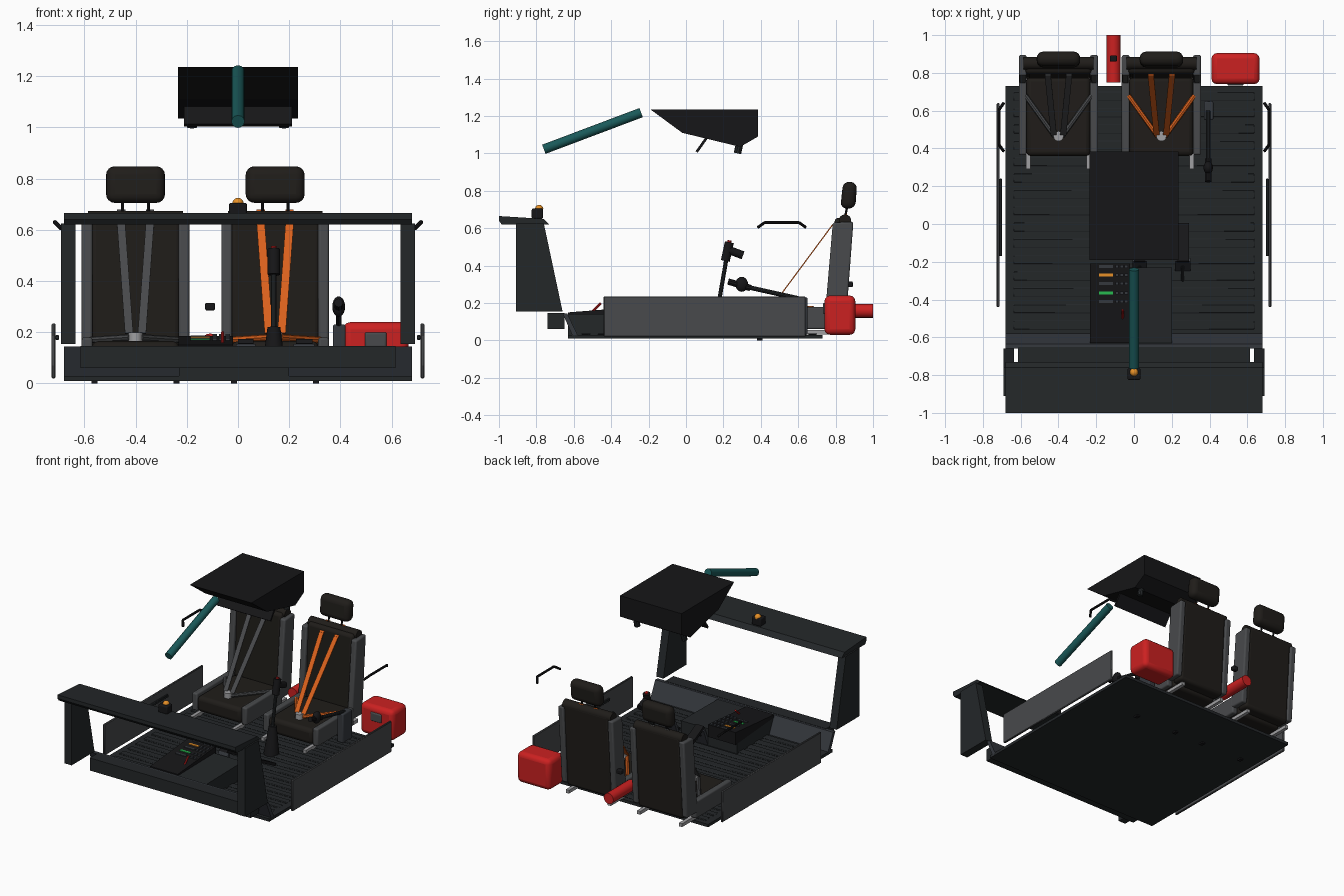
import bpy, bmesh
from mathutils import Vector, Matrix


def mat(name, r, g, b):
    m = bpy.data.materials.new(name)
    m.diffuse_color = (r, g, b, 1)
    return m


DARK = mat("dark_plastic", 0.017, 0.02, 0.022)
BLACK = mat("black_rubber", 0.008, 0.008, 0.009)
FABRIC = mat("seat_fabric", 0.014, 0.012, 0.01)
GREY = mat("grey_panel", 0.065, 0.068, 0.072)
SLATE = mat("slate_metal", 0.035, 0.04, 0.048)
METAL = mat("bright_metal", 0.35, 0.35, 0.36)
RED = mat("red_paint", 0.6, 0.015, 0.015)
ORANGE = mat("orange_belt", 0.7, 0.12, 0.012)
AMBER = mat("amber_lamp", 0.8, 0.28, 0.02)
GREEN = mat("green_light", 0.02, 0.5, 0.08)
TEAL = mat("teal_tube", 0.01, 0.1, 0.1)


def finish(name, bm, m, bevel=0, seg=3, smooth=False):
    bmesh.ops.recalc_face_normals(bm, faces=bm.faces)
    me = bpy.data.meshes.new(name)
    bm.to_mesh(me)
    bm.free()
    me.materials.append(m)
    ob = bpy.data.objects.new(name, me)
    bpy.context.collection.objects.link(ob)
    if bevel:
        mod = ob.modifiers.new("bevel", "BEVEL")
        mod.width, mod.segments = bevel, seg
    if smooth or bevel:
        bpy.ops.object.select_all(action='DESELECT')
        ob.select_set(True)
        bpy.context.view_layer.objects.active = ob
        bpy.ops.object.shade_smooth_by_angle(angle=0.6)
    return ob


def box(name, x0, x1, y0, y1, z0, z1, m, bevel=0, seg=3):
    bm = bmesh.new()
    bmesh.ops.create_cube(bm, size=1)
    for v in bm.verts:
        v.co = ((x0 if v.co.x < 0 else x1), (y0 if v.co.y < 0 else y1), (z0 if v.co.z < 0 else z1))
    return finish(name, bm, m, bevel, seg)


def prism(name, profile, x0, x1, m, bevel=0, seg=3):
    """Extrude a (y, z) profile along x."""
    bm = bmesh.new()
    f = bm.faces.new([bm.verts.new((x0, y, z)) for y, z in profile])
    ext = bmesh.ops.extrude_face_region(bm, geom=[f])["geom"]
    bmesh.ops.translate(bm, vec=(x1 - x0, 0, 0), verts=[g for g in ext if isinstance(g, bmesh.types.BMVert)])
    return finish(name, bm, m, bevel, seg)


def rod(name, p, q, r, m, n=12, r2=None):
    p, q = Vector(p), Vector(q)
    d = q - p
    bm = bmesh.new()
    bmesh.ops.create_cone(bm, cap_ends=True, segments=n, radius1=r, radius2=r if r2 is None else r2, depth=d.length,
                          matrix=Matrix.Translation((p + q) / 2) @ d.to_track_quat('Z', 'Y').to_matrix().to_4x4())
    return finish(name, bm, m, smooth=True)


def strap(name, p, q, width, thick, m):
    """Flat belt from p to q, width measured along x."""
    p, q = Vector(p), Vector(q)
    n = (q - p).cross(Vector((1, 0, 0))).normalized() * thick / 2
    w = Vector((width / 2, 0, 0))
    bm = bmesh.new()
    a, b = [[bm.verts.new(c + v) for v in (-w - n, w - n, w + n, -w + n)] for c in (p, q)]
    bm.faces.new(a)
    bm.faces.new(b)
    for i in range(4):
        bm.faces.new((a[i], a[i - 1], b[i - 1], b[i]))
    return finish(name, bm, m)


def ball(name, c, s, m):
    bm = bmesh.new()
    bmesh.ops.create_uvsphere(bm, u_segments=16, v_segments=10, radius=1,
                              matrix=Matrix.Translation(c) @ Matrix.Diagonal((*s, 1)))
    return finish(name, bm, m, smooth=True)


# floor with ribs, toe board and front beam
box("floor", -0.68, 0.68, -0.63, 0.73, 0.01, 0.03, DARK)
for i in range(15):
    y = -0.56 + i * 0.0865
    box("floor_rib", -0.64, 0.64, y, y + 0.05, 0.03, 0.038, DARK, 0.004, 1)
prism("toe_board", [(-0.66, 0.145), (-0.60, 0.01), (-0.58, 0.03), (-0.635, 0.145)], -0.68, 0.68, SLATE)
box("front_beam", -0.615, 0.615, -0.74, -0.65, 0.06, 0.147, DARK)

# dashboard shelf on two pillars, with beacon
prism("dashboard", [(-1, 0.665), (-0.76, 0.65), (-0.73, 0.62), (-0.985, 0.62), (-1, 0.64)], -0.68, 0.68, DARK)
for s in (-1, 1):
    prism("dash_pillar", [(-0.91, 0.625), (-0.76, 0.625), (-0.66, 0.155), (-0.91, 0.155)], s * 0.635, s * 0.69, DARK)
box("beacon_base", -0.035, 0.035, -0.825, -0.765, 0.65, 0.705, BLACK, 0.008)
ball("beacon_lamp", (0, -0.785, 0.703), (0.022, 0.022, 0.022), AMBER)

# side panels, pulls and grab handles
for s in (-1, 1):
    box("side_panel", s * 0.712, s * 0.727, -0.44, 0.64, 0.02, 0.235, GREY, 0.004, 1)
    box("door_pull", s * 0.698, s * 0.713, -0.17, 0.24, 0.17, 0.19, DARK, 0.004, 1)
    pts = [(0.69, 0.385, 0.605), (0.715, 0.42, 0.63), (0.715, 0.605, 0.63), (0.69, 0.64, 0.605)]
    for a, b in zip(pts, pts[1:]):
        rod("grab_handle", (s * a[0], *a[1:]), (s * b[0], *b[1:]), 0.008, BLACK, 8)

# overhead console with visor plate and knobs
prism("overhead_console", [(-0.19, 1.235), (0.385, 1.235), (0.385, 1.09), (0.29, 1.035), (-0.02, 1.11)],
      -0.235, 0.235, BLACK)
strap("overhead_visor", (0, 0.057, 1.008), (0, 0.115, 1.09), 0.42, 0.014, BLACK)
for s in (-1, 1):
    rod("overhead_knob", (s * 0.18, 0.285, 1.045), (s * 0.18, 0.275, 1.0), 0.02, DARK, 10)

# slanted tube
rod("teal_tube", (0, -0.76, 1.022), (0, -0.24, 1.218), 0.026, TEAL, 12)


def seat(cx, belt):
    # cushion and backrest with side bolsters
    box("seat_cushion", cx - 0.17, cx + 0.17, 0.36, 0.78, 0.06, 0.165, FABRIC, 0.025)
    prism("seat_back", [(0.765, 0.08), (0.795, 0.655), (0.885, 0.655), (0.85, 0.08)],
          cx - 0.175, cx + 0.175, FABRIC, 0.02)
    rod("seat_back_roll", (cx - 0.185, 0.85, 0.64), (cx + 0.185, 0.85, 0.64), 0.034, FABRIC, 14)
    for s in (-1, 1):
        x0, x1 = sorted((cx + s * 0.168, cx + s * 0.21))
        prism("back_bolster", [(0.74, 0.1), (0.785, 0.63), (0.895, 0.635), (0.855, 0.1)], x0, x1, GREY, 0.01)
        box("cushion_bolster", x0, x1, 0.365, 0.76, 0.06, 0.18, GREY, 0.01)
        # rails, belts
        box("seat_rail", cx + s * 0.16 - 0.012, cx + s * 0.16 + 0.012, 0.29, 0.86, 0.032, 0.055, METAL)
        box("rail_foot", cx + s * 0.16 - 0.012, cx + s * 0.16 + 0.012, 0.38, 0.41, 0.0, 0.012, BLACK)
        strap("shoulder_belt", (cx + s * 0.056, 0.785, 0.62), (cx + s * 0.025, 0.47, 0.195), 0.032, 0.006, belt)
        strap("belt_anchor", (cx + s * 0.056, 0.785, 0.62), (cx + s * 0.056, 0.86, 0.676), 0.032, 0.006, belt)
        rod("lap_belt", (cx + s * 0.02, 0.465, 0.18), (cx + s * 0.175, 0.68, 0.17), 0.013, belt, 8)
    rod("belt_buckle", (cx, 0.465, 0.165), (cx, 0.465, 0.2), 0.027, METAL, 12)
    # headrest
    ob = prism("headrest", [(0.825, 0.705), (0.84, 0.85), (0.915, 0.845), (0.905, 0.705)],
               cx - 0.115, cx + 0.115, FABRIC, 0.034, 4)
    for s in (-1, 1):
        rod("headrest_post", (cx + s * 0.05, 0.85, 0.66), (cx + s * 0.05, 0.862, 0.715), 0.006, BLACK, 8)
    return ob


seat(-0.40, GREY)
seat(0.145, ORANGE)

# red canister and extinguisher behind the seats
box("red_canister", 0.41, 0.665, 0.74, 0.905, 0.03, 0.24, RED, 0.03)
box("canister_plate", 0.495, 0.58, 0.732, 0.75, 0.14, 0.2, GREY, 0.008)
rod("extinguisher", (-0.108, 0.75, 0.158), (-0.108, 1.0, 0.158), 0.037, RED, 16)
box("extinguisher_bracket", -0.128, -0.09, 0.86, 0.892, 0.285, 0.315, BLACK, 0.006)

# centre console with lit buttons
prism("console_base", [(-0.63, 0.02), (-0.63, 0.14), (-0.23, 0.145), (-0.23, 0.02)], -0.23, 0.2, DARK)
prism("console_panel", [(-0.63, 0.13), (-0.63, 0.15), (-0.44, 0.165), (-0.21, 0.185), (-0.21, 0.1)],
      -0.232, -0.02, BLACK)
for i, y in enumerate((-0.20 - 0.025, -0.27, -0.315, -0.365, -0.41)):
    z = 0.184 + (y + 0.21) * 0.087
    box("console_display", -0.185, -0.11, y - 0.008, y + 0.008, z - 0.01, z + 0.005,
        (SLATE, AMBER, SLATE, GREEN, SLATE)[i])
    for x in (-0.09, -0.065, -0.04):
        box("console_button", x - 0.009, x + 0.009, y - 0.008, y + 0.008, z - 0.01, z + 0.01, SLATE)
rod("console_lever", (-0.06, -0.5, 0.155), (-0.06, -0.455, 0.2), 0.006, RED, 8)

# tall gear lever
rod("gear_boot", (0.14, 0.165, 0.03), (0.14, 0.18, 0.22), 0.05, BLACK, 12, 0.025)
rod("gear_shaft", (0.14, 0.175, 0.2), (0.14, 0.215, 0.43), 0.011, DARK, 10)
rod("gear_grip", (0.14, 0.21, 0.425), (0.14, 0.232, 0.525), 0.024, BLACK, 12)
rod("gear_crossgrip", (0.14, 0.225, 0.485), (0.14, 0.305, 0.455), 0.022, BLACK, 12)
rod("gear_button", (0.14, 0.23, 0.52), (0.14, 0.233, 0.535), 0.011, RED, 10)

# hand lever beside the driver seat
box("brake_mount", 0.37, 0.42, 0.55, 0.65, 0.03, 0.23, SLATE, 0.008)
rod("brake_shaft", (0.393, 0.6, 0.225), (0.393, 0.33, 0.285), 0.012, DARK, 10)
rod("brake_grip", (0.393, 0.345, 0.28), (0.393, 0.225, 0.315), 0.017, BLACK, 10)
ball("brake_knob", (0.393, 0.298, 0.3), (0.025, 0.034, 0.04), BLACK)

# pedals
for x, w in ((0.03, 0.06), (0.258, 0.065)):
    strap("pedal_pad", (x, 0.0, 0.06), (x, -0.2, 0.165), w, 0.02, BLACK)
    strap("pedal_mount", (x, -0.24, 0.03), (x, -0.19, 0.15), w * 1.25, 0.02, SLATE)
    rod("pedal_arm", (x, -0.3, 0.05), (x, -0.15, 0.13), 0.008, DARK, 8)
